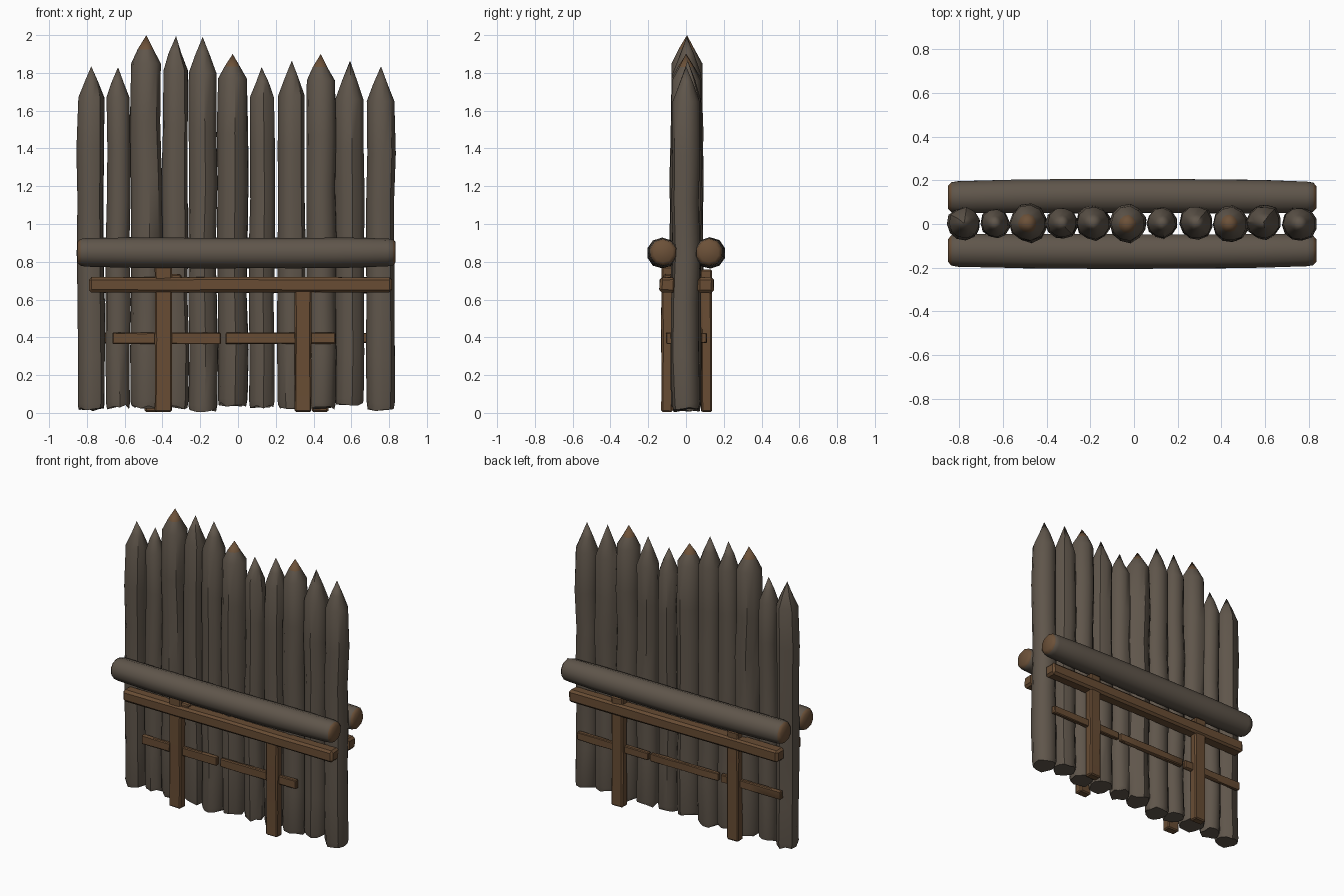
import bpy, bmesh, math, random
from mathutils import Vector

if "Cube" in bpy.data.objects:
    bpy.data.objects.remove(bpy.data.objects["Cube"])

random.seed(7)


def material(name, rgb):
    m = bpy.data.materials.new(name)
    m.diffuse_color = (*rgb, 1)
    m.use_nodes = True
    m.node_tree.nodes["Principled BSDF"].inputs["Base Color"].default_value = m.diffuse_color
    return m


BARK = material("weathered_bark", (0.115, 0.092, 0.070))
CUT = material("cut_wood", (0.150, 0.082, 0.040))
PLANK = material("plank_brown", (0.138, 0.073, 0.034))


def finish(name, bm, mats, angle):
    bmesh.ops.recalc_face_normals(bm, faces=bm.faces[:])
    me = bpy.data.meshes.new(name)
    bm.to_mesh(me)
    bm.free()
    for m in mats:
        me.materials.append(m)
    ob = bpy.data.objects.new(name, me)
    bpy.context.collection.objects.link(ob)
    bpy.ops.object.select_all(action='DESELECT')
    ob.select_set(True)
    bpy.context.view_layer.objects.active = ob
    bpy.ops.object.shade_smooth_by_angle(angle=math.radians(angle))
    return ob


def loft(bm, rings, sides, place, wobble=0.0, rag=0.0, tip=None):
    """Skin rings (t, radius, du, dv); place maps (u, v, t) to a point."""
    bumps = [1 + random.uniform(-wobble, wobble) for _ in range(sides)]
    loops = []
    for k, (t, r, du, dv) in enumerate(rings):
        loop = []
        for i in range(sides):
            a = math.tau * (i + 0.5) / sides
            rr = r * bumps[i] * (1 + random.uniform(-wobble, wobble) * 0.5)
            tt = t + (random.uniform(-rag, rag) if k == 0 else 0)
            loop.append(bm.verts.new(place(du + rr * math.cos(a), dv + rr * math.sin(a), tt)))
        loops.append(loop)
    for a, b in zip(loops, loops[1:]):
        for i in range(sides):
            j = (i + 1) % sides
            bm.faces.new((a[i], a[j], b[j], b[i]))
    bm.faces.new(loops[0][::-1])
    if tip is None:
        bm.faces.new(loops[-1])
    else:
        top = bm.verts.new(tip)
        for i in range(sides):
            bm.faces.new((loops[-1][i], loops[-1][(i + 1) % sides], top))


# Sharpened stakes: x, radius, shoulder height, tip height, bottom, brown tip
STAKES = [(-.777, .074, 1.67, 1.835, .02, 0), (-.635, .065, 1.67, 1.83, .03, 0),
          (-.485, .084, 1.85, 2.0, .035, 1), (-.328, .070, 1.81, 1.995, .03, 0),
          (-.187, .076, 1.80, 1.99, .012, 0), (-.028, .081, 1.77, 1.90, .045, 1),
          (.125, .068, 1.67, 1.83, .035, 0), (.285, .076, 1.68, 1.865, .03, 0),
          (.438, .080, 1.76, 1.90, .025, 1), (.593, .077, 1.66, 1.865, .045, 0),
          (.757, .076, 1.65, 1.835, .022, 0)]
for n, (x, r, sh, top, bot, brown) in enumerate(STAKES, 1):
    bm = bmesh.new()
    w = lambda s: random.uniform(-s, s)
    y0 = .005 + w(.006)
    rings = [(bot, r * .93, 0, 0), (bot + .03, r * 1.0, 0, 0)]
    rings += [(bot + (sh - bot) * f, r * (1 + w(.04)), w(.005), w(.007))
              for f in (.17, .34, .5, .67, .83)]
    rings += [(sh, r * .96, 0, 0), (sh + (top - sh) * .5, r * .5, w(.004), w(.004))]
    loft(bm, rings, 11, lambda u, v, t: (x + u, y0 + v, t), .05, .012, (x, y0, top))
    if brown:
        for f in bm.faces:
            if f.calc_center_median().z > sh + (top - sh) * .5:
                f.material_index = 1
    finish(f"stake_{n}", bm, [BARK, CUT], 40)

# Heavy logs across both sides, with cut ends
for side, s in (("front", -1), ("back", 1)):
    bm = bmesh.new()
    a, b = -.85, .835
    rings = [(a, .055, 0, 0), (a + .015, .072, 0, 0), (a + .045, .077, 0, 0)]
    rings += [(a + (b - a) * f, .079 + .003 * math.sin(math.pi * f),
               .006 * math.sin(math.pi * f), -.004 * math.sin(math.pi * f))
              for f in (.2, .4, .55, .7, .85)]
    rings += [(b - .045, .075, 0, 0), (b - .015, .070, 0, 0), (b, .052, 0, 0)]
    loft(bm, rings, 10, lambda u, v, t: (t, s * (.122 + u), .85 + v), .03)
    for f in bm.faces:
        if abs(f.calc_center_median().x) > .81 and abs(f.calc_center_median().x + .008) > .815:
            f.material_index = 1
    finish(f"{side}_log", bm, [BARK, CUT], 45)


# Worn planks: chamfered boxes, slightly uneven along their length
def plank(name, lo, hi, jitter=.004, bevel=.008, cuts=4):
    bm = bmesh.new()
    bmesh.ops.create_cube(bm, size=1)
    lo, hi = Vector(lo), Vector(hi)
    size = hi - lo
    for v in bm.verts:
        v.co = (lo + hi) / 2 + Vector(c * d for c, d in zip(v.co, size))
    ax = max(range(3), key=lambda i: size[i])
    bmesh.ops.bevel(bm, geom=bm.edges[:], offset=bevel, segments=1, affect='EDGES')
    for k in range(1, cuts):
        p = lo.copy()
        p[ax] = lo[ax] + size[ax] * k / cuts
        no = Vector((0, 0, 0))
        no[ax] = 1
        bmesh.ops.bisect_plane(bm, geom=bm.verts[:] + bm.edges[:] + bm.faces[:],
                               plane_co=p, plane_no=no)
    for v in bm.verts:
        for i in range(3):
            if i != ax:
                v.co[i] += random.uniform(-jitter, jitter) * .5
    return finish(name, bm, [PLANK], 30)


def box(name, x0, x1, y0, y1, z0, z1, s, **kw):
    ya, yb = sorted((s * y0, s * y1))
    plank(name, (x0, ya, z0), (x1, yb, z1), **kw)


# Lower rails
box("front_rail", -.79, .815, .055, .14, .638, .718, -1, bevel=.014)
box("back_rail", -.80, .80, .062, .147, .635, .718, 1, bevel=.014)

# Support posts
box("front_post_left", -.44, -.35, .07, .13, .005, .775, -1)
box("front_post_right", .30, .388, .07, .13, .005, .665, -1)
box("front_post_block", -.405, -.30, .075, .12, .70, .735, -1, cuts=2)
box("back_post_left", -.492, -.405, .08, .137, .005, .76, 1)
box("back_post_right", .392, .478, .08, .137, .005, .76, 1)

# Thin slats
for n, (x0, x1) in enumerate(((-.665, -.09), (-.065, .515)), 1):
    box(f"front_slat_{n}", x0, x1, .075, .105, .365, .425, -1, bevel=.005)
for n, (x0, x1) in enumerate(((-.80, -.34), (-.32, .20), (.215, .76)), 1):
    box(f"back_slat_{n}", x0, x1, .08, .11, .37, .425, 1, bevel=.005)
